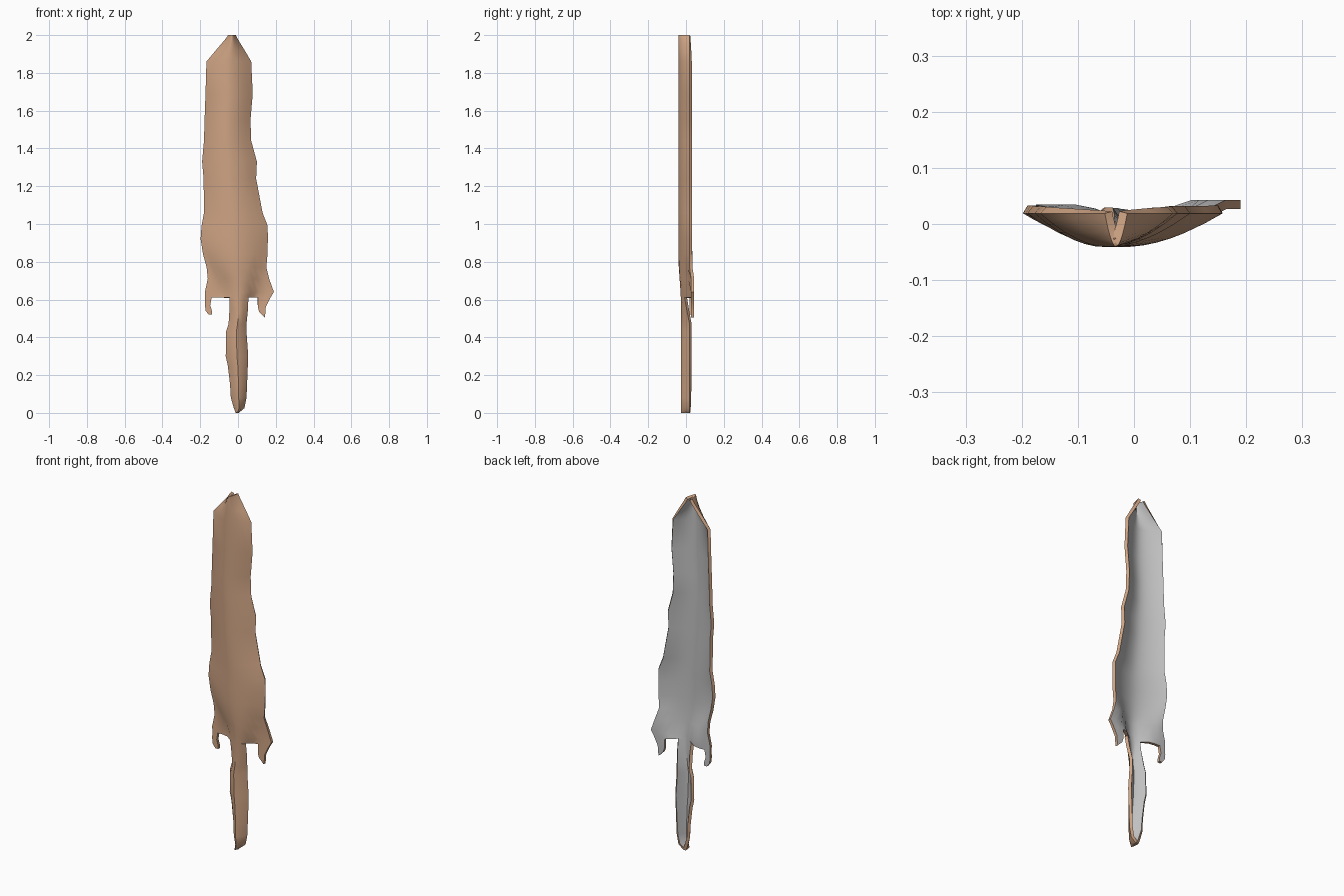
import bpy, bmesh

cube = bpy.data.objects.get("Cube")
if cube:
    bpy.data.objects.remove(cube)


def make_material(name, rgb):
    mat = bpy.data.materials.new(name)
    mat.use_nodes = True
    mat.diffuse_color = (*rgb, 1)
    mat.node_tree.nodes["Principled BSDF"].inputs["Base Color"].default_value = (*rgb, 1)
    return mat


tan = make_material("tan fur", (0.62, 0.37, 0.23))
grey = make_material("grey hide", (0.53, 0.53, 0.53))

# Outline rows: height, right edge, left edge
body = [(2.0, -.052, -.012), (1.98, -.066, -.002), (1.92, -.117, .035),
        (1.86, -.167, .07), (1.69, -.172, .078), (1.55, -.177, .066),
        (1.44, -.18, .07), (1.33, -.19, .1), (1.24, -.182, .096),
        (1.06, -.18, .13), (.99, -.193, .157), (.92, -.198, .158),
        (.84, -.185, .156), (.77, -.166, .15), (.71, -.16, .165),
        (.64, -.175, .19), (.61, -.174, .172)]
tail = [(.61, -.045, .055), (.55, -.045, .053), (.47, -.05, .045),
        (.43, -.063, .045), (.30, -.065, .054), (.25, -.054, .052),
        (.15, -.042, .048), (.08, -.038, .045), (.025, -.022, .034),
        (0, -.012, .004)]
right_leg = [(.61, -.174, -.14), (.57, -.175, -.147), (.54, -.171, -.138),
             (.52, -.155, -.138)]
left_leg = [(.61, .105, .172), (.56, .105, .147), (.535, .112, .146),
            (.505, .138, .145)]

# Column positions along the lower hem, shared by the limbs that grow from it
hem = [-.174, -.157, -.14, -.11, -.075, -.045, -.02, .005, .03, .055,
       .08, .105, .14, .172]


def blend(z, low, high, a, b):
    t = max(0, min(1, (z - low) / (high - low)))
    t = t * t * (3 - 2 * t)
    return a + (b - a) * t


def trough(x, z, mid, width):
    """Depth of the outer skin: a ridge in front, edges curling back."""
    ridge = blend(z, .55, .85, -.026, -.041)
    edge = .019 + (.008 if x > .1 and z < .72 else 0)
    t = min(1, abs(x - mid) / width)
    return ridge + (edge - ridge) * t ** 1.8


def add_sheet(bm, rows, first, last, kind):
    cols = hem[first:last + 1]
    grid = []
    for z, a, b in rows:
        line = []
        for c in cols:
            x = a + (b - a) * (c - cols[0]) / (cols[-1] - cols[0])
            mid, width = (a + b) / 2, (b - a) / 2
            if kind != "tail":
                width = blend(z, .61, .82, .08, width)
            else:
                width = blend(z, .5, .61, width, .08)
            if kind == "leg":
                mid, width = 0, .08
            line.append(bm.verts.new((x, trough(x, z, mid, width), z)))
        grid.append(line)
    for up, down in zip(grid, grid[1:]):
        for i in range(len(cols) - 1):
            bm.faces.new((up[i], down[i], down[i + 1], up[i + 1]))


# One welded skin: body, tail and two hind legs
bm = bmesh.new()
add_sheet(bm, body, 0, 13, "body")
add_sheet(bm, tail, 5, 9, "tail")
add_sheet(bm, right_leg, 0, 2, "leg")
add_sheet(bm, left_leg, 11, 13, "leg")
bmesh.ops.remove_doubles(bm, verts=bm.verts, dist=.004)
mesh = bpy.data.meshes.new("pelt")
bm.to_mesh(mesh)
bm.free()
mesh.materials.append(tan)
mesh.materials.append(grey)
pelt = bpy.data.objects.new("pelt", mesh)
bpy.context.collection.objects.link(pelt)

# Thickness, with grey hide inside and fur around the rim
solid = pelt.modifiers.new("thickness", "SOLIDIFY")
solid.thickness = .016
solid.offset = -1
solid.material_offset = 1
solid.material_offset_rim = 0
bpy.ops.object.select_all(action="DESELECT")
pelt.select_set(True)
bpy.context.view_layer.objects.active = pelt
bpy.ops.object.modifier_apply(modifier=solid.name)
bpy.ops.object.shade_smooth_by_angle(angle=.8)
